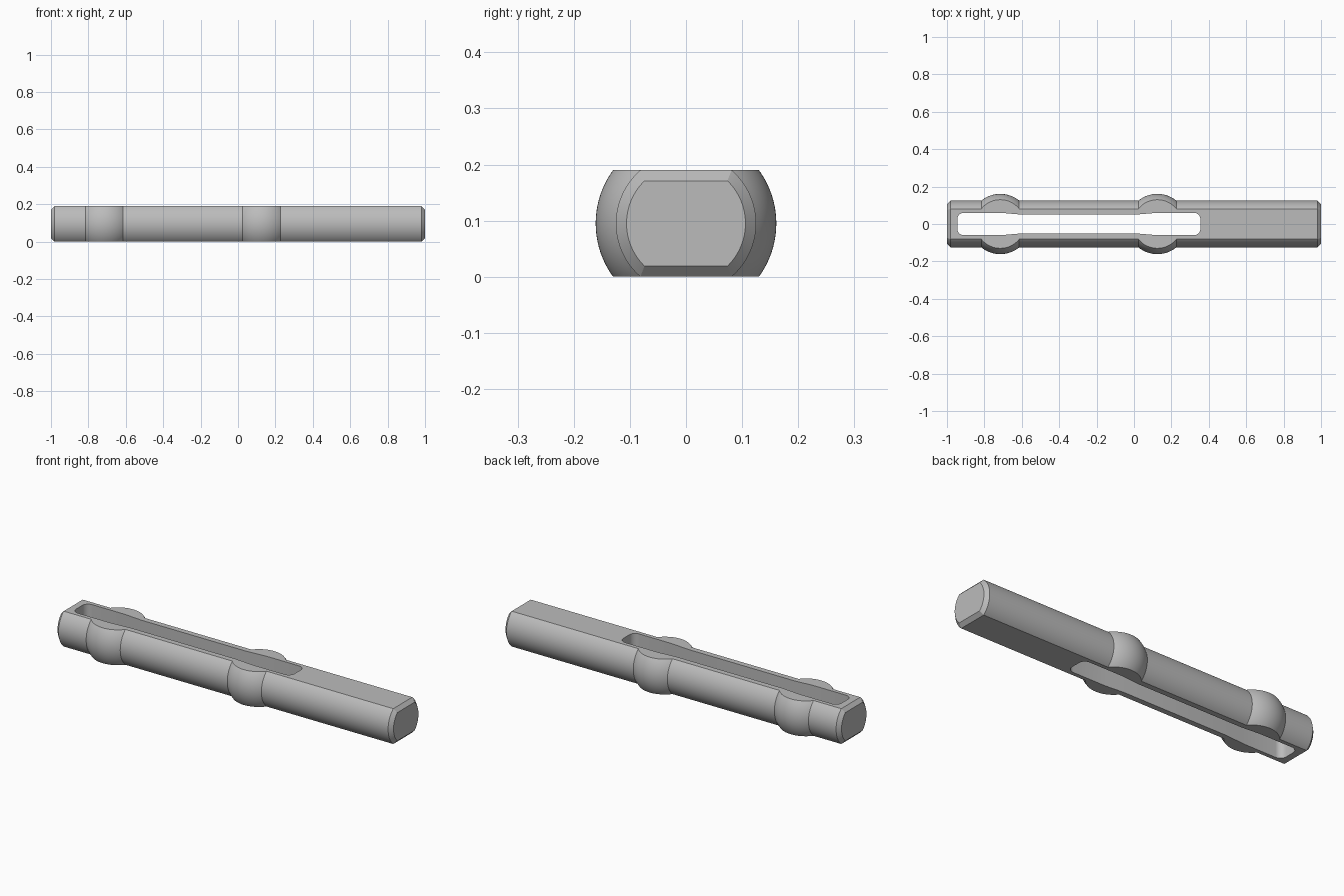
import bpy
import bmesh
from math import sin, cos, pi, radians, sqrt
from mathutils import Matrix

if "Cube" in bpy.data.objects:
    bpy.data.objects.remove(bpy.data.objects["Cube"])

HEIGHT = 0.19
AXIS_Z = HEIGHT / 2
ROD_R = 0.125
BULGE_R = 0.161
BULGES = (-0.715, 0.125)
CHAMFER = 0.019

grey = bpy.data.materials.new("plain grey")
grey.use_nodes = True
GREY = (0.5, 0.5, 0.5, 1)
grey.diffuse_color = GREY
grey.node_tree.nodes["Principled BSDF"].inputs["Base Color"].default_value = GREY


def to_object(bm, name):
    bmesh.ops.recalc_face_normals(bm, faces=bm.faces)
    mesh = bpy.data.meshes.new(name)
    bm.to_mesh(mesh)
    bm.free()
    mesh.materials.append(grey)
    obj = bpy.data.objects.new(name, mesh)
    bpy.context.collection.objects.link(obj)
    return obj


def prism(points, offset, name):
    """Extrude a closed outline of 3D points along an offset."""
    bm = bmesh.new()
    face = bm.faces.new([bm.verts.new(p) for p in points])
    top = bmesh.ops.extrude_face_region(bm, geom=[face])["geom"]
    verts = [v for v in top if isinstance(v, bmesh.types.BMVert)]
    bmesh.ops.translate(bm, verts=verts, vec=offset)
    return to_object(bm, name)


def apply_boolean(obj, cutter, operation):
    cutter.hide_render = True
    mod = obj.modifiers.new(operation, "BOOLEAN")
    mod.operation, mod.solver, mod.object = operation, "EXACT", cutter
    bpy.context.view_layer.objects.active = obj
    bpy.ops.object.modifier_apply(modifier=mod.name)
    bpy.data.objects.remove(cutter)


# Turned rod with two spherical bulges and chamfered ends
half = sqrt(BULGE_R ** 2 - ROD_R ** 2)
profile = [(-1, 0), (-1, ROD_R - CHAMFER), (-1 + CHAMFER, ROD_R)]
for cx in BULGES:
    for i in range(25):
        x = half * (i / 12 - 1)
        profile.append((cx + x, sqrt(BULGE_R ** 2 - x ** 2)))
profile += [(1 - CHAMFER, ROD_R), (1, ROD_R - CHAMFER), (1, 0)]

bm = bmesh.new()
verts = [bm.verts.new((x, r, AXIS_Z)) for x, r in profile]
edges = [bm.edges.new(pair) for pair in zip(verts, verts[1:])]
bmesh.ops.spin(bm, geom=verts + edges, cent=(0, 0, AXIS_Z), axis=(1, 0, 0),
               angle=2 * pi, steps=96)
bmesh.ops.remove_doubles(bm, verts=bm.verts, dist=1e-5)
pin = to_object(bm, "slotted_pin")

# Flat top and bottom with matching end chamfers
e = 1 + CHAMFER
c = 2 * CHAMFER
side = [(-e, c), (-e + c, 0), (e - c, 0), (e, c),
        (e, HEIGHT - c), (e - c, HEIGHT), (-e + c, HEIGHT), (-e, HEIGHT - c)]
envelope = prism([(x, -0.3, z) for x, z in side], (0, 0.6, 0), "envelope")
apply_boolean(pin, envelope, "INTERSECT")


# Long through slot: wide rounded ends, slightly narrower middle
def corner(cx, cy, r, start):
    return [(cx + r * cos(start + i * pi / 16), cy + r * sin(start + i * pi / 16))
            for i in range(9)]


WIDE, NARROW, R = 0.06, 0.051, 0.035
x0, x1 = -0.945, 0.355
lower = corner(x0 + R, -WIDE + R, R, pi)
lower += [(-0.715, -WIDE), (-0.61, -NARROW), (0.02, -NARROW), (0.125, -WIDE)]
lower += corner(x1 - R, -WIDE + R, R, 1.5 * pi)
outline = lower + [(x, -y) for x, y in reversed(lower)]
slot = prism([(x, y, -0.1) for x, y in outline], (0, 0, 0.4), "slot_cutter")
apply_boolean(pin, slot, "DIFFERENCE")

bpy.ops.object.select_all(action="DESELECT")
pin.select_set(True)
bpy.context.view_layer.objects.active = pin
bpy.ops.object.shade_smooth_by_angle(angle=radians(25))
